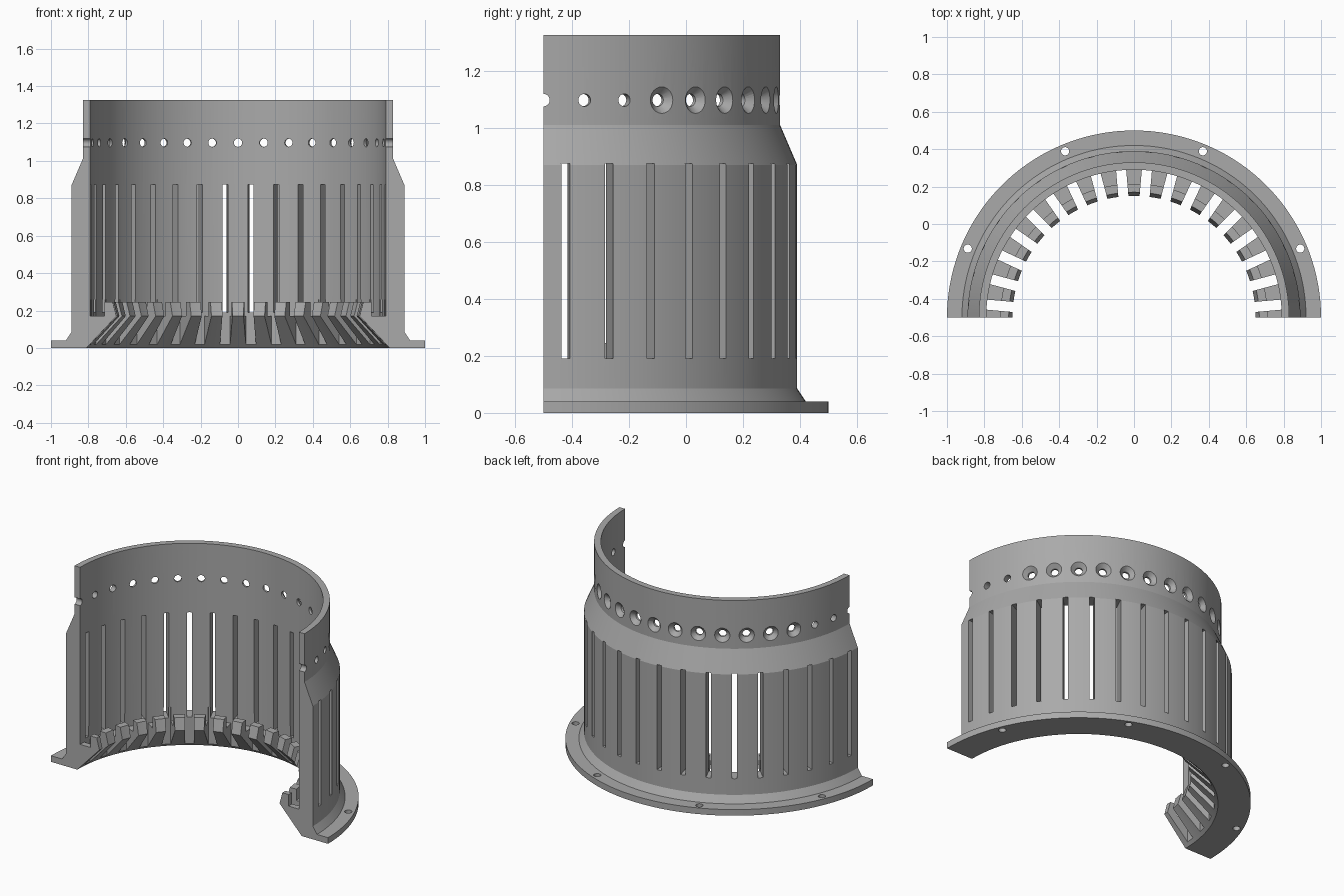
import bpy, bmesh, math
from mathutils import Matrix, Vector

cube = bpy.data.objects.get("Cube")
if cube:
    bpy.data.objects.remove(cube)

CENTRE = Matrix.Translation((0, -0.5, 0))  # axis of the half ring

grey = bpy.data.materials.new("plain grey")
grey.use_nodes = True
colour = (0.4, 0.4, 0.4, 1)
grey.diffuse_color = colour
grey.node_tree.nodes["Principled BSDF"].inputs["Base Color"].default_value = colour


def make_object(name, bm):
    bmesh.ops.recalc_face_normals(bm, faces=bm.faces)
    mesh = bpy.data.meshes.new(name)
    bm.to_mesh(mesh)
    bm.free()
    mesh.materials.append(grey)
    obj = bpy.data.objects.new(name, mesh)
    bpy.context.collection.objects.link(obj)
    return obj


def turn(degrees):
    return CENTRE @ Matrix.Rotation(math.radians(degrees), 4, 'Z')


def add_box(bm, angle, r, width, z):
    """Radial slot between two radii and two heights."""
    place = turn(angle) @ Matrix.Translation((sum(r) / 2, 0, sum(z) / 2))
    size = Matrix.Diagonal((r[1] - r[0], width, z[1] - z[0], 1))
    bmesh.ops.create_cube(bm, size=1, matrix=place @ size)


def add_radial_cone(bm, angle, r, z, inner, outer):
    """Round hole along the radius, from inner to outer hole size."""
    place = turn(angle) @ Matrix.Translation((sum(r) / 2, 0, z)) @ Matrix.Rotation(math.pi / 2, 4, 'Y')
    bmesh.ops.create_cone(bm, cap_ends=True, segments=24, radius1=inner,
                          radius2=outer, depth=r[1] - r[0], matrix=place)


def cut(target, name, bm):
    cutter = make_object(name, bm)
    cutter.hide_render = True
    mod = target.modifiers.new(name, 'BOOLEAN')
    mod.operation = 'DIFFERENCE'
    mod.solver = 'EXACT'
    mod.object = cutter
    bpy.context.view_layer.objects.active = target
    bpy.ops.object.modifier_apply(modifier=name)
    bpy.data.objects.remove(cutter)


# Half ring: cross-section of flange, wall, collar and inner toothed lip
section = [(0.81, 0), (1, 0), (1, 0.04), (0.92, 0.04), (0.89, 0.085),
           (0.89, 0.87), (0.83, 1.01), (0.83, 1.325), (0.79, 1.325),
           (0.79, 0.17), (0.715, 0.17), (0.715, 0.245), (0.67, 0.245), (0.65, 0.17)]
bm = bmesh.new()
verts = [bm.verts.new((r, -0.5, z)) for r, z in section]
face = bm.faces.new(verts)
start_cap = face.copy()
bmesh.ops.spin(bm, geom=[face, *face.edges, *face.verts], cent=(0, -0.5, 0),
               axis=(0, 0, 1), angle=math.pi, steps=72)
bmesh.ops.remove_doubles(bm, verts=bm.verts, dist=1e-5)
housing = make_object("half_ring_housing", bm)

# Gaps between the teeth of the inner lip
bm = bmesh.new()
for i in range(18):
    add_box(bm, 5 + 10 * i, (0.6, 0.792), 0.054, (-0.1, 0.26))
cut(housing, "tooth_gaps", bm)

# Tall slots through the wall
bm = bmesh.new()
for i in range(18):
    add_box(bm, 5 + 10 * i, (0.75, 0.95), 0.03, (0.19, 0.875))
cut(housing, "wall_slots", bm)

# Row of small holes through the collar
bm = bmesh.new()
for i in range(19):
    add_radial_cone(bm, 10 * i, (0.74, 0.9), 1.097, 0.022, 0.022)
cut(housing, "collar_holes", bm)

# Countersinks on the outside, except near the ends
bm = bmesh.new()
for i in range(3, 16):
    add_radial_cone(bm, 10 * i, (0.801, 0.841), 1.097, 0.02, 0.057)
cut(housing, "countersinks", bm)

# Bolt holes in the flange
bm = bmesh.new()
for i in range(4):
    bmesh.ops.create_cone(bm, cap_ends=True, segments=24, radius1=0.022, radius2=0.022, depth=0.2,
                          matrix=turn(22.5 + 45 * i) @ Matrix.Translation((0.962, 0, 0)))
cut(housing, "bolt_holes", bm)

# Smooth round walls, sharp edges
bpy.ops.object.select_all(action='DESELECT')
housing.select_set(True)
bpy.context.view_layer.objects.active = housing
bpy.ops.object.shade_smooth_by_angle(angle=math.radians(20))
